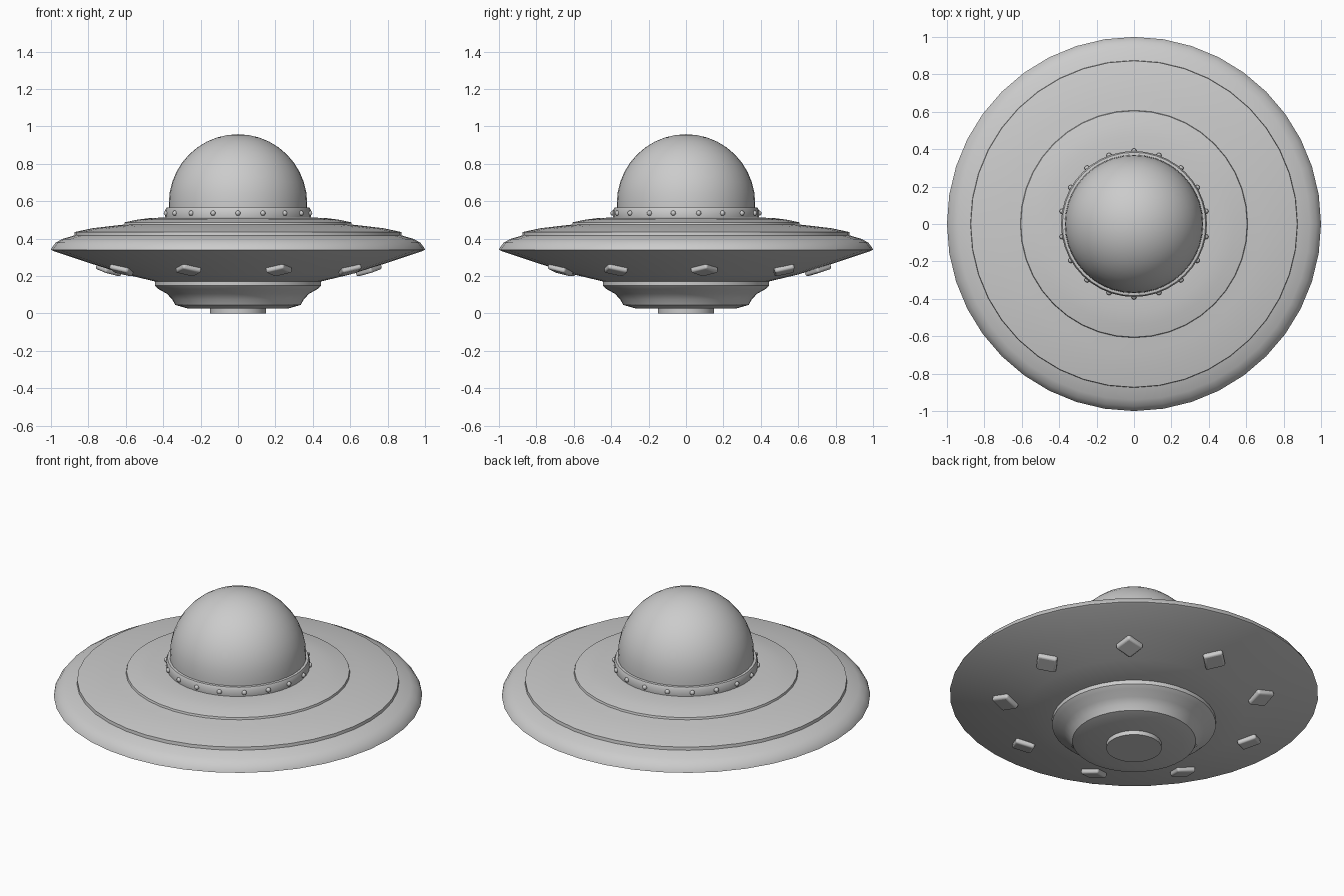
import bpy, bmesh
from math import sin, cos, pi, radians, atan2
from mathutils import Matrix

if "Cube" in bpy.data.objects:
    bpy.data.objects.remove(bpy.data.objects["Cube"])


def finish(name, bm, angle=30):
    bmesh.ops.recalc_face_normals(bm, faces=bm.faces)
    me = bpy.data.meshes.new(name)
    bm.to_mesh(me)
    bm.free()
    ob = bpy.data.objects.new(name, me)
    bpy.context.collection.objects.link(ob)
    bpy.ops.object.select_all(action='DESELECT')
    ob.select_set(True)
    bpy.context.view_layer.objects.active = ob
    bpy.ops.object.shade_smooth_by_angle(angle=radians(angle))
    return ob


def lathe(name, profile, sides=40, angle=30):
    """Turn a (radius, z) profile round the z axis; radius 0 closes an end."""
    bm = bmesh.new()
    rings = []
    for r, z in profile:
        n = sides if r > 0 else 1
        rings.append([bm.verts.new((r * cos(2 * pi * i / sides),
                                    r * sin(2 * pi * i / sides), z))
                      for i in range(n)])
    for a, b in zip(rings, rings[1:]):
        for i in range(sides):
            j = (i + 1) % sides
            quad = [a[i % len(a)], a[j % len(a)], b[j % len(b)], b[i % len(b)]]
            bm.faces.new(list(dict.fromkeys(quad)))
    return finish(name, bm, angle)


# Saucer hull: underside, rounded rim and stepped top
lathe("saucer_hull", [
    (0, .17), (.44, .17), (.6, .208), (.8, .271), (.985, .333),
    (1, .34), (.995, .352), (.975, .378), (.94, .398), (.875, .417),
    (.873, .435), (.78, .455), (.68, .467), (.608, .475),
    (.605, .487), (.54, .501), (.47, .51), (.38, .513), (0, .513)])

# Lower bowl and landing disc
lathe("lower_bowl", [
    (0, .025), (.265, .025), (.335, .045), (.352, .075), (.38, .105),
    (.425, .13), (.445, .148), (.445, .175), (0, .175)])
lathe("bottom_disc", [(0, 0), (.15, 0), (.15, .03), (0, .03)])

# Collar around the dome
lathe("dome_collar", [
    (0, .505), (.388, .505), (.39, .52), (.39, .55), (.383, .565),
    (.36, .568), (0, .568)])

# Dome: short straight wall and a hemisphere
dome = [(0, .55), (.37, .55)]
dome += [(.37 * cos(pi / 2 * k / 10), .588 + .37 * sin(pi / 2 * k / 10)) for k in range(10)]
lathe("dome", dome + [(0, .958)], angle=40)

# Rivets on the collar
bm = bmesh.new()
for k in range(18):
    a = -pi / 2 + 2 * pi * k / 18
    bmesh.ops.create_uvsphere(bm, u_segments=10, v_segments=6, radius=.014,
                              matrix=Matrix.Translation((.39 * cos(a), .39 * sin(a), .536)))
finish("collar_rivets", bm, 60)

# Diamond lamps set into the sloping underside
bm = bmesh.new()
slope = atan2(.063, .2)
for k in range(9):
    m = (Matrix.Rotation(radians(8 + 40 * k), 4, 'Z')
         @ Matrix.Translation((.705, 0, .236))
         @ Matrix.Rotation(-slope, 4, 'Y')
         @ Matrix.Rotation(pi / 4, 4, 'Z')
         @ Matrix.Diagonal((.108, .108, .04, 1)))
    bmesh.ops.create_cube(bm, size=1, matrix=m)
lamps = finish("underside_lamps", bm, 40)
bev = lamps.modifiers.new("bevel", 'BEVEL')
bev.width = .012
bev.segments = 3
